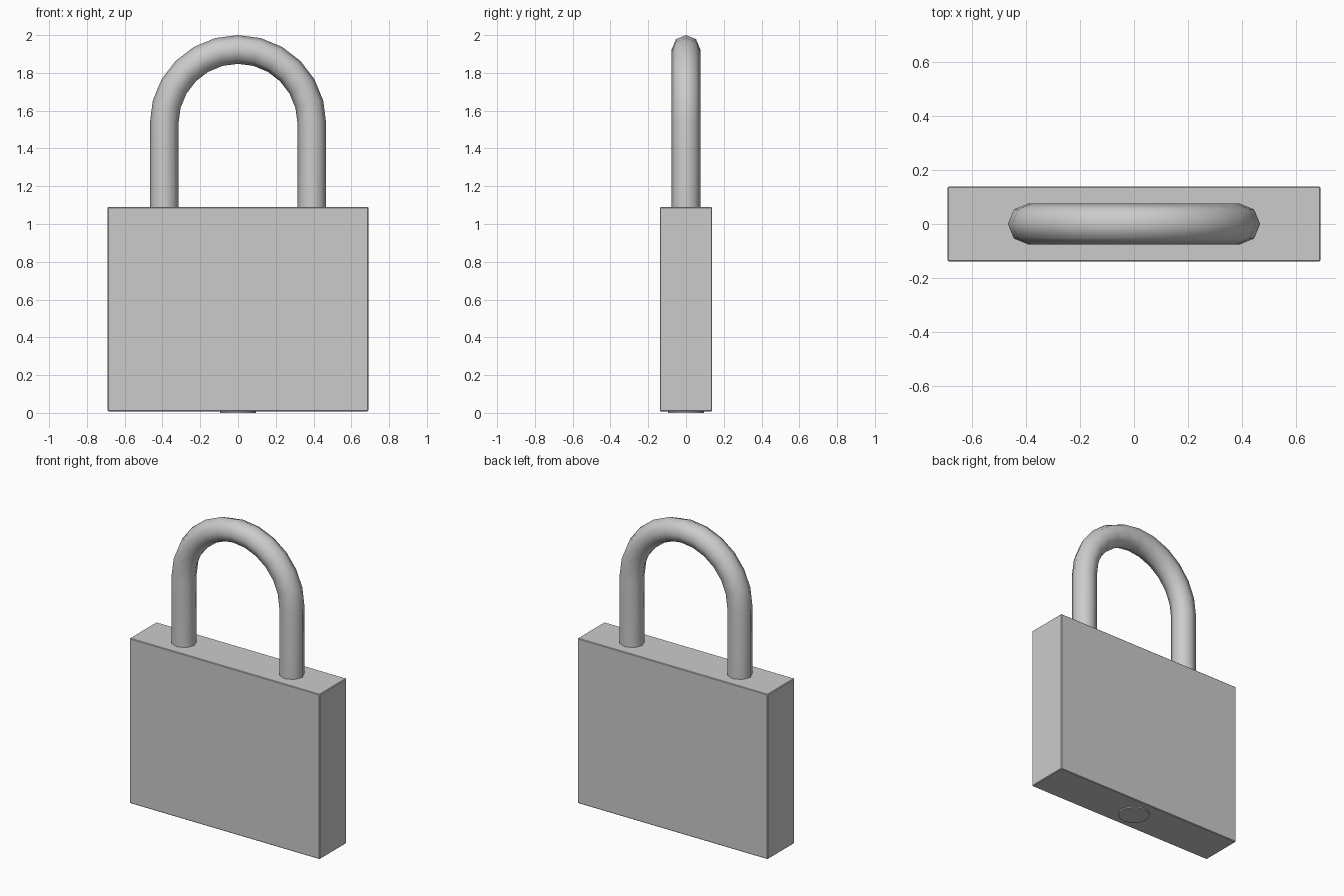
import bpy, bmesh, math
from mathutils import Vector

if "Cube" in bpy.data.objects:
    bpy.data.objects.remove(bpy.data.objects["Cube"])

BODY_BOTTOM, BODY_TOP = 0.008, 1.09
ARC_R, TUBE_R, ARC_Z = 0.391, 0.076, 1.533
ARC_STEPS, SIDES = 12, 8


def finish(name, bm):
    bmesh.ops.recalc_face_normals(bm, faces=bm.faces)
    mesh = bpy.data.meshes.new(name)
    bm.to_mesh(mesh)
    bm.free()
    obj = bpy.data.objects.new(name, mesh)
    bpy.context.collection.objects.link(obj)
    return obj


def smooth(obj, angle):
    bpy.ops.object.select_all(action='DESELECT')
    obj.select_set(True)
    bpy.context.view_layer.objects.active = obj
    bpy.ops.object.shade_smooth_by_angle(angle=math.radians(angle))


# Lock body: slab with a tiny chamfer
bm = bmesh.new()
bmesh.ops.create_cube(bm, size=1)
bmesh.ops.scale(bm, verts=bm.verts, vec=(1.38, 0.277, BODY_TOP - BODY_BOTTOM))
bmesh.ops.translate(bm, verts=bm.verts, vec=(0, 0, (BODY_TOP + BODY_BOTTOM) / 2))
bmesh.ops.bevel(bm, geom=bm.edges[:], offset=0.004, segments=1, affect='EDGES')
finish("lock_body", bm)

# Shackle: octagonal tube swept up one leg, around the arch and down the other
path = [(Vector((ARC_R, 0, BODY_TOP - 0.04)), Vector((1, 0, 0)))]
for i in range(ARC_STEPS + 1):
    a = math.pi * i / ARC_STEPS
    out = Vector((math.cos(a), 0, math.sin(a)))
    path.append((out * ARC_R + Vector((0, 0, ARC_Z)), out))
path.append((Vector((-ARC_R, 0, BODY_TOP - 0.04)), Vector((-1, 0, 0))))

bm = bmesh.new()
rings = []
for centre, out in path:
    rings.append([])
    for j in range(SIDES):
        t = 2 * math.pi * j / SIDES
        offset = out * math.cos(t) + Vector((0, math.sin(t), 0))
        rings[-1].append(bm.verts.new(centre + offset * TUBE_R))
for r0, r1 in zip(rings, rings[1:]):
    for j in range(SIDES):
        k = (j + 1) % SIDES
        bm.faces.new((r0[j], r0[k], r1[k], r1[j]))
bm.faces.new(rings[0])
bm.faces.new(rings[-1])
smooth(finish("shackle", bm), 60)

# Key cylinder: round plug just proud of the underside
bm = bmesh.new()
bmesh.ops.create_cone(bm, cap_ends=True, segments=16, radius1=0.095,
                      radius2=0.095, depth=0.03)
bmesh.ops.translate(bm, verts=bm.verts, vec=(0, 0, 0.015))
smooth(finish("key_cylinder", bm), 30)
